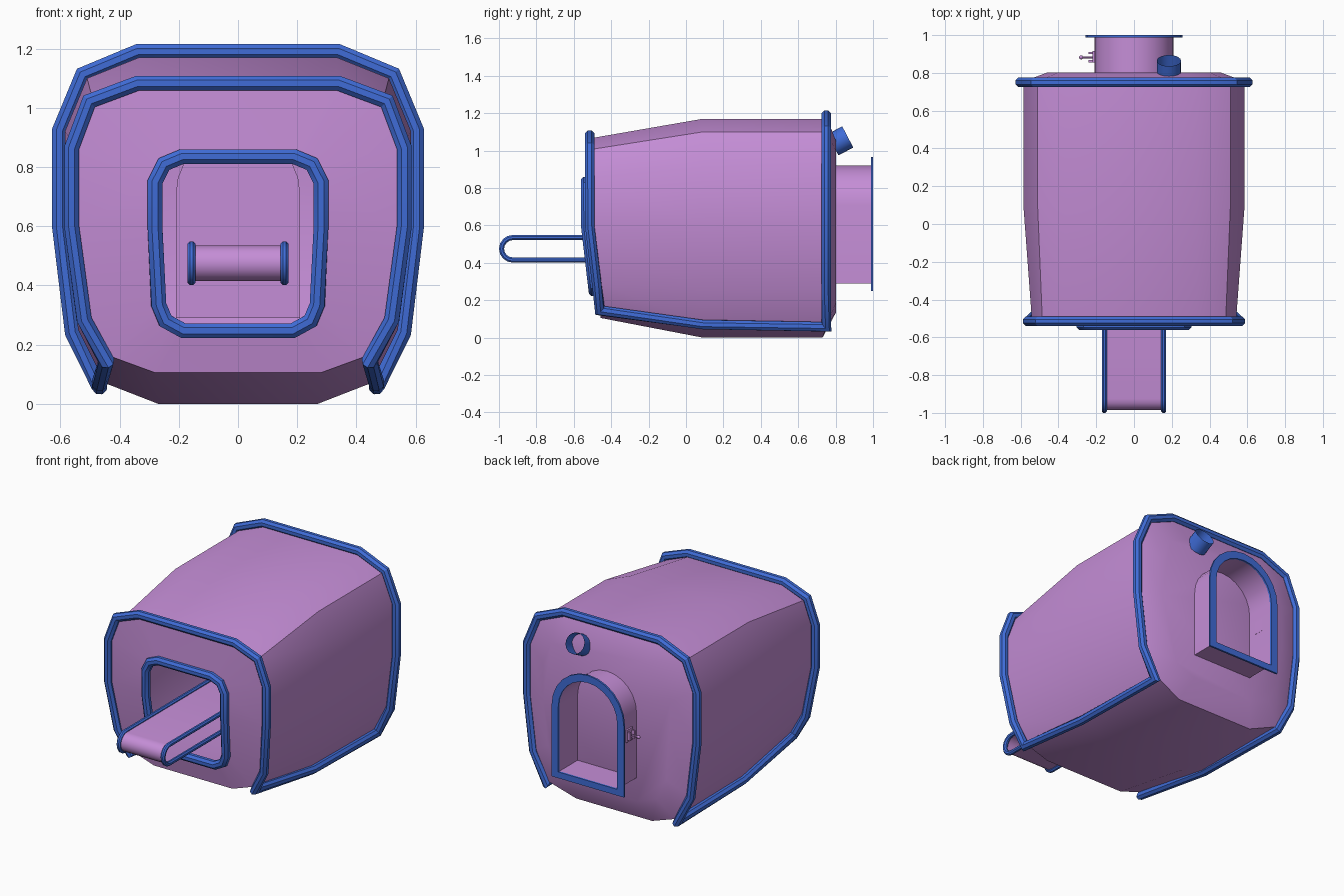
import bpy, bmesh, math
from mathutils import Vector

if "Cube" in bpy.data.objects:
    bpy.data.objects.remove(bpy.data.objects["Cube"])


def material(name, rgb):
    m = bpy.data.materials.new(name)
    m.diffuse_color = (*rgb, 1)
    m.use_nodes = True
    m.node_tree.nodes["Principled BSDF"].inputs["Base Color"].default_value = m.diffuse_color
    return m


PURPLE = material("purple", (0.56, 0.27, 0.68))
BLUE = material("blue", (0.05, 0.15, 0.68))


def finish(name, bm, mat, angle=30):
    bmesh.ops.recalc_face_normals(bm, faces=bm.faces[:])
    me = bpy.data.meshes.new(name)
    bm.to_mesh(me)
    bm.free()
    me.materials.append(mat)
    ob = bpy.data.objects.new(name, me)
    bpy.context.collection.objects.link(ob)
    bpy.ops.object.select_all(action='DESELECT')
    ob.select_set(True)
    bpy.context.view_layer.objects.active = ob
    bpy.ops.object.shade_smooth_by_angle(angle=math.radians(angle))
    return ob


def mirrored(half):
    """Right half (top to bottom) plus its mirror image: a full loop."""
    return half + [(-x, z) for x, z in reversed(half)]


def loft(bm, loops, closed=True):
    rings = [[bm.verts.new(p) for p in loop] for loop in loops]
    for a, b in zip(rings, rings[1:]):
        n = len(a)
        for i in range(n if closed else n - 1):
            j = (i + 1) % n
            bm.faces.new((a[i], a[j], b[j], b[i]))
    return rings


def sweep(name, path, radius, ref, mat, sides=8):
    """Mitred tube along a closed path; ref(p) gives the outward direction."""
    pts = [Vector(p) for p in path]
    loops = []
    for i, p in enumerate(pts):
        t1 = (p - pts[i - 1]).normalized()
        t2 = (pts[(i + 1) % len(pts)] - p).normalized()
        t = (t1 + t2).normalized()
        u = ref(p)
        u = (u - t * u.dot(t)).normalized()
        v = t.cross(u)
        bend = t2 - t1
        stretch = 1 / max(0.3, t.dot(t1)) - 1
        bend = bend.normalized() if bend.length > 1e-5 else Vector()
        ring = []
        for k in range(sides):
            a = 2 * math.pi * (k + 0.5) / sides
            o = (u * math.cos(a) + v * math.sin(a)) * radius
            ring.append(p + o + bend * o.dot(bend) * stretch)
        loops.append(ring)
    bm = bmesh.new()
    loft(bm, loops + [loops[0]])
    bmesh.ops.remove_doubles(bm, verts=bm.verts[:], dist=1e-5)
    return finish(name, bm, mat)


def front_y(z, base=-0.515, slope=0.12):
    return base + slope * max(0, 0.6 - z)


def outward(p):
    return Vector((p.x, 0, p.z - 0.57))


# Body shell: front section, two large sections, inset back wall
front = mirrored([(0.335, 1.065), (0.485, 1.005), (0.54, 0.86), (0.54, 0.6),
                  (0.50, 0.3), (0.43, 0.16), (0.28, 0.105)])
large = mirrored([(0.335, 1.17), (0.51, 1.10), (0.585, 0.92), (0.585, 0.6),
                  (0.54, 0.25), (0.45, 0.07), (0.27, 0.0)])
window = mirrored([(0.19, 0.835), (0.25, 0.81), (0.28, 0.75), (0.28, 0.59),
                   (0.268, 0.335), (0.245, 0.28), (0.185, 0.247)])
bm = bmesh.new()
rings = loft(bm, [
    [(x, front_y(z), z) for x, z in front],
    [(x, 0.09, z) for x, z in large],
    [(x, 0.755 if z > 0.05 else 0.73, z) for x, z in large],
    [(x * 0.78, 0.803, 0.62 + (z - 0.62) * 0.78) for x, z in large]])
bm.faces.new(rings[-1])
hole = [bm.verts.new((x, front_y(z, -0.53), z)) for x, z in window]
edges = []
for ring in (rings[0], hole):
    for i, v in enumerate(ring):
        w = ring[(i + 1) % len(ring)]
        edges.append(bm.edges.get((v, w)) or bm.edges.new((v, w)))
bmesh.ops.triangle_fill(bm, edges=edges, use_beauty=True, normal=(0, -1, 0))
finish("body_shell", bm, PURPLE)

# Blue trim: one closed loop over the front, along the lower sides, over the back
front_half = [(0.34, 1.083), (0.503, 1.022), (0.562, 0.865), (0.562, 0.6),
              (0.52, 0.285), (0.445, 0.145)]
back_half = [(0.34, 1.19), (0.525, 1.113), (0.603, 0.925), (0.603, 0.595),
             (0.56, 0.24), (0.468, 0.058)]
right = [(x, front_y(z), z) for x, z in front_half]
right += [(0.468, 0.09, 0.07)]
right += [(x, 0.75, z) for x, z in reversed(back_half)]
sweep("edge_trim", right + [(-x, y, z) for x, y, z in reversed(right)],
      0.027, outward, BLUE)

# Rounded frame round the front window
sweep("window_frame", [(x, front_y(z, -0.537), z) for x, z in window],
      0.027, outward, BLUE)

# Belt loop sticking out of the window, with blue rims
belt = []
R, ZC = 0.06, 0.475
for cy, start in ((-0.926, 90), (0.70, 270)):
    for k in range(9):
        a = math.radians(start + k * 22.5)
        belt.append((cy + R * math.cos(a), ZC + R * math.sin(a)))
bm = bmesh.new()
loft(bm, [[(x, y, z) for y, z in belt] for x in (-0.155, 0.155)])
finish("belt", bm, PURPLE)
for side, x in (("left", -0.157), ("right", 0.157)):
    sweep("belt_rim_" + side, [(x, y, z) for y, z in belt], 0.0145,
          lambda p: Vector((1, 0, 0)), BLUE)


# Arched back doorway
def arch(r, bottom, spring=0.71, n=12):
    pts = [(r, bottom)]
    pts += [(r * math.cos(math.pi * k / n), spring + r * math.sin(math.pi * k / n))
            for k in range(n + 1)]
    return pts + [(-r, bottom)]


inner, outer = arch(0.21, 0.29), arch(0.257, 0.25)
bm = bmesh.new()
rings = loft(bm, [[(x, y, z) for x, z in inner] for y in (0.79, 0.988)])
bm.faces.new(rings[0])
finish("doorway", bm, PURPLE)

bm = bmesh.new()
ring = [[(x, y, z) for x, z in prof]
        for prof, y in ((inner, 0.988), (outer, 0.988), (outer, 1.0), (inner, 1.0))]
loft(bm, ring + [ring[0]])
bmesh.ops.remove_doubles(bm, verts=bm.verts[:], dist=1e-5)
finish("doorway_flange", bm, BLUE)


def cylinder(name, centre, direction, r, depth, mat, sides=16, caps=True):
    bm = bmesh.new()
    bmesh.ops.create_cone(bm, cap_ends=caps, segments=sides, radius1=r,
                          radius2=r, depth=depth)
    ob = finish(name, bm, mat)
    ob.location = centre
    ob.rotation_euler = Vector(direction).to_track_quat('Z', 'Y').to_euler()
    return ob


# Open tilted pipe above the doorway
cylinder("pipe", (0.185, 0.825, 1.052), (0, 0.88, 0.46), 0.064, 0.09, BLUE, 20, False)

# Small latch on the left of the doorway: plate, brackets, pin and knob
bm = bmesh.new()
for size, c in (((0.012, 0.06, 0.08), (-0.215, 0.885, 0.6)),
                ((0.025, 0.012, 0.05), (-0.228, 0.862, 0.6)),
                ((0.025, 0.012, 0.05), (-0.228, 0.905, 0.6))):
    vs = bmesh.ops.create_cube(bm, size=1)["verts"]
    for v in vs:
        v.co = Vector([v.co[i] * size[i] + c[i] for i in range(3)])
finish("latch_plate", bm, PURPLE)
cylinder("latch_pin", (-0.245, 0.882, 0.6), (1, 0, 0), 0.006, 0.07, PURPLE, 8)
bm = bmesh.new()
bmesh.ops.create_uvsphere(bm, u_segments=10, v_segments=6, radius=0.011)
finish("latch_knob", bm, PURPLE, 60).location = (-0.28, 0.882, 0.6)
